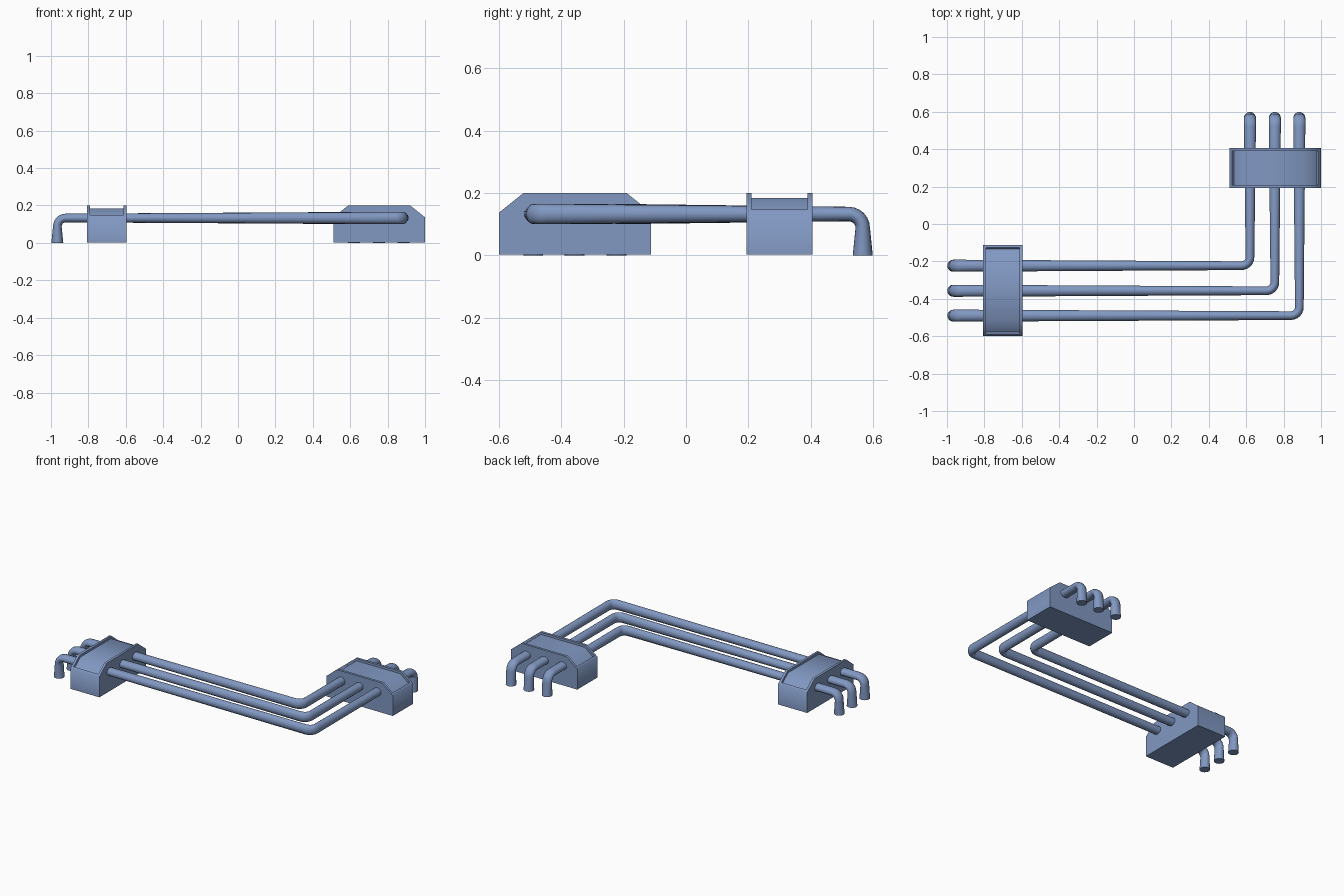
import bpy, bmesh, math
from mathutils import Vector, Matrix

if "Cube" in bpy.data.objects:
    bpy.data.objects.remove(bpy.data.objects["Cube"])

R, FLAT = 0.032, 0.0232      # tube radius, squashed radius in the plane of a bend
ZC, BEND, SIDES, STEPS = 0.133, 0.045, 20, 6
X, Y, Z = Vector((1, 0, 0)), Vector((0, 1, 0)), Vector((0, 0, 1))

blue = bpy.data.materials.new("slate_blue")
blue.diffuse_color = (0.22, 0.315, 0.54, 1)
blue.use_nodes = True
blue.node_tree.nodes["Principled BSDF"].inputs["Base Color"].default_value = blue.diffuse_color


def finish(bm, name, smooth_angle):
    bmesh.ops.recalc_face_normals(bm, faces=bm.faces)
    mesh = bpy.data.meshes.new(name)
    bm.to_mesh(mesh)
    bm.free()
    mesh.materials.append(blue)
    ob = bpy.data.objects.new(name, mesh)
    bpy.context.collection.objects.link(ob)
    bpy.ops.object.select_all(action='DESELECT')
    ob.select_set(True)
    bpy.context.view_layer.objects.active = ob
    bpy.ops.object.shade_smooth_by_angle(angle=math.radians(smooth_angle))


# Clamp block: chamfered profile with a recessed panel running over the top
def block(name, x, y, turn):
    hw, hd = 0.2435, 0.1065
    half = [(hw, 0.003), (hw, 0.138), (0.166, 0.2)]
    profile = half + [(-a, z) for a, z in reversed(half)]
    bm = bmesh.new()
    front = [bm.verts.new((a, -hd, z)) for a, z in profile]
    back = [bm.verts.new((a, hd, z)) for a, z in profile]
    n = len(profile)
    bm.faces.new(front)
    bm.faces.new(back[::-1])
    for i in range(n):
        j = (i + 1) % n
        bm.faces.new((front[i], back[i], back[j], front[j]))
    bmesh.ops.recalc_face_normals(bm, faces=bm.faces)
    bm.normal_update()
    top = [f for f in bm.faces if f.normal.z > 0.3]
    bmesh.ops.inset_region(bm, faces=top, thickness=0.016, use_even_offset=True)
    bm.normal_update()
    bmesh.ops.inset_region(bm, faces=top, thickness=0.0, depth=-0.015,
                           use_even_offset=True)
    bm.transform(Matrix.Translation((x, y, 0)) @ Matrix.Rotation(turn, 4, 'Z'))
    finish(bm, name, 60)


block("left_clamp", -0.702, -0.356, math.pi / 2)
block("right_clamp", 0.755, 0.3, 0)


# Stations round one 90 degree bend: (position, side axis, up axis, radii)
def bend(corner, t0, t1, rs, ru, side):
    out = []
    for k in range(STEPS + 1):
        a = math.pi / 2 * k / STEPS
        t = t0 * math.cos(a) + t1 * math.sin(a)
        p = corner - t0 * BEND * (1 - math.sin(a)) + t1 * BEND * (1 - math.cos(a))
        s = side if side else Z.cross(t)
        out.append((p, s, t.cross(s), rs, ru))
    return out


# Tube: rises at the left, runs right, turns back, drops at the far end
def tube(name, x, y, x_end=-0.966, y_end=0.567):
    st = [(Vector((x_end, y, 0)), Y, -X, R, R)]
    st += bend(Vector((x_end, y, ZC)), Z, X, R, FLAT, Y)
    st += bend(Vector((x, y, ZC)), X, Y, FLAT, R, None)
    st += bend(Vector((x, y_end, ZC)), Y, -Z, R, FLAT, -X)
    st += [(Vector((x, y_end, 0)), -X, Y, R, R)]
    bm = bmesh.new()
    rings = []
    for p, s, u, rs, ru in st:
        angles = [2 * math.pi * i / SIDES for i in range(SIDES)]
        rings.append([bm.verts.new(p + s * rs * math.cos(a) + u * ru * math.sin(a))
                      for a in angles])
    for r0, r1 in zip(rings, rings[1:]):
        for i in range(SIDES):
            j = (i + 1) % SIDES
            bm.faces.new((r0[i], r0[j], r1[j], r1[i]))
    bm.faces.new(rings[0][::-1])
    bm.faces.new(rings[-1])
    finish(bm, name, 40)


for label, x, y in (("inner", 0.62, -0.223), ("middle", 0.753, -0.357),
                    ("outer", 0.884, -0.49)):
    tube(label + "_tube", x, y)
